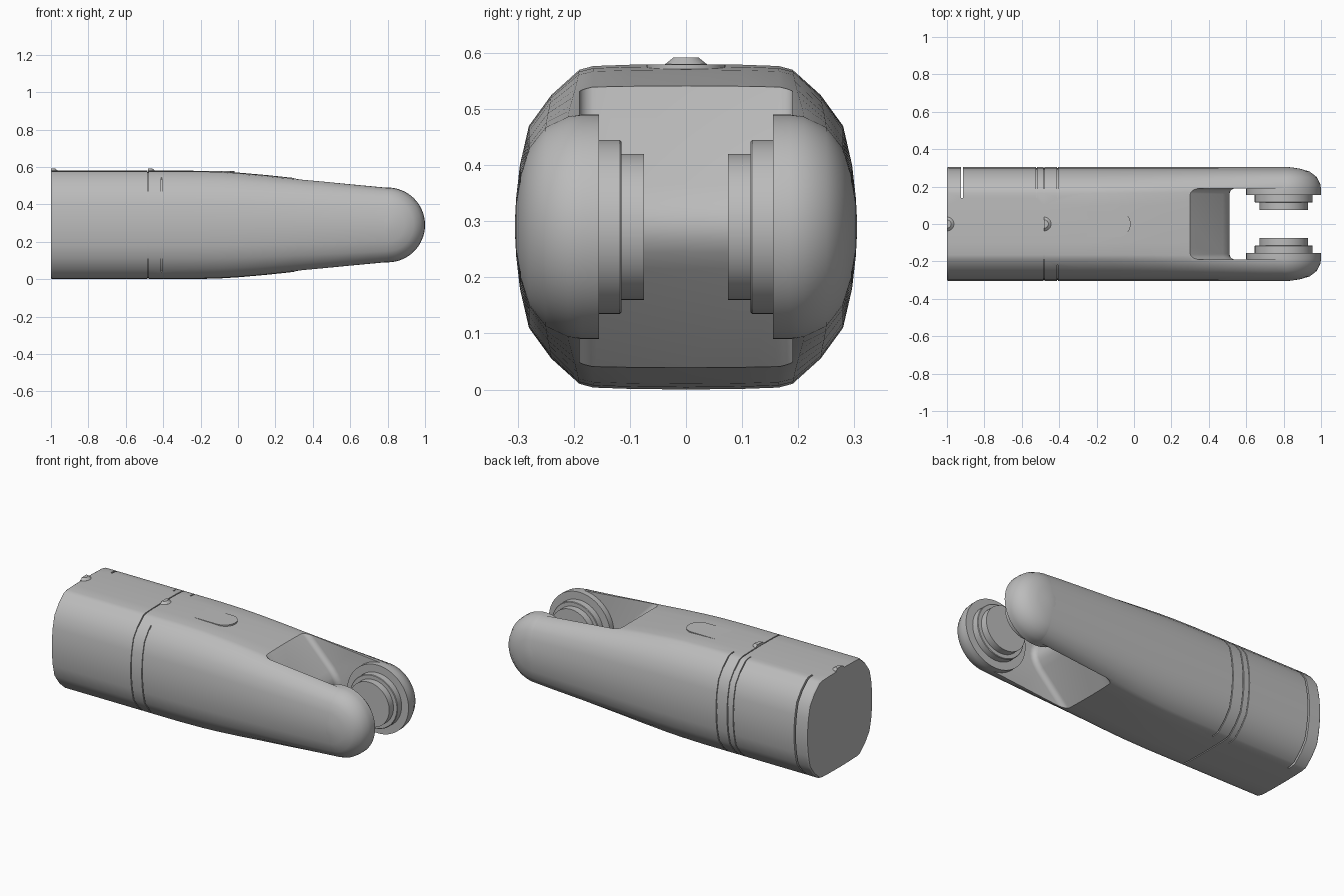
import bpy, bmesh, math
from mathutils import Matrix, Vector

if "Cube" in bpy.data.objects:
    bpy.data.objects.remove(bpy.data.objects["Cube"])

grey = bpy.data.materials.new("satin grey")
grey.use_nodes = True
grey.diffuse_color = (0.5, 0.5, 0.5, 1)
grey.node_tree.nodes["Principled BSDF"].inputs["Base Color"].default_value = (0.5, 0.5, 0.5, 1)

MID = 0.29          # height of the long axis
HUB_X = 0.8         # joint axis
HALF_W = 0.305
# quarter sections as (y, fraction of half height): squarish body and rounded arm
BODY = [(0, 1), (.1, .996), (.165, .988), (.19, .965), (.24, .81), (.28, .62), (.296, .38), (.303, .17), (HALF_W, 0)]
ARM = [(0, 1), (.1, 1), (.17, 1), (.21, .985), (.25, .89), (.28, .70), (.295, .45), (.303, .2), (HALF_W, 0)]


def make(name, bm):
    bmesh.ops.recalc_face_normals(bm, faces=bm.faces)
    mesh = bpy.data.meshes.new(name)
    bm.to_mesh(mesh)
    bm.free()
    ob = bpy.data.objects.new(name, mesh)
    bpy.context.collection.objects.link(ob)
    mesh.materials.append(grey)
    return ob


def smooth(ob, angle=28):
    bpy.ops.object.select_all(action='DESELECT')
    ob.select_set(True)
    bpy.context.view_layer.objects.active = ob
    bpy.ops.object.shade_smooth_by_angle(angle=math.radians(angle))


def cut(ob, cutters):
    for c in cutters:
        m = ob.modifiers.new("cut", 'BOOLEAN')
        m.operation, m.solver, m.object = 'DIFFERENCE', 'EXACT', c
    bpy.context.view_layer.update()
    result = bpy.data.meshes.new_from_object(ob.evaluated_get(bpy.context.evaluated_depsgraph_get()))
    ob.modifiers.clear()
    ob.data = result
    for c in cutters:
        bpy.data.objects.remove(c)


def bridge(bm, rings, closed=False):
    n = len(rings[0])
    pairs = list(zip(rings, rings[1:])) + ([(rings[-1], rings[0])] if closed else [])
    for a, b in pairs:
        for i in range(n):
            j = (i + 1) % n
            bm.faces.new((a[i], a[j], b[j], b[i]))
    bm.faces.new(rings[0])
    bm.faces.new(rings[-1])


def loft(name, stations):
    """stations: (x, half height, blend from body to arm, scale)"""
    bm = bmesh.new()
    rings = []
    for x, h, t, s in stations:
        q = [((a[0] * (1 - t) + b[0] * t) * s, (a[1] * (1 - t) + b[1] * t) * h * s)
             for a, b in zip(BODY, ARM)]
        half = q + [(y, -z) for y, z in q[-2::-1]]
        full = half + [(-y, z) for y, z in half[-2:0:-1]]
        rings.append([bm.verts.new((x, y, MID + z)) for y, z in full])
    bridge(bm, rings)
    return make(name, bm)


def revolve(name, profile, side, steps=64):
    """profile: (distance along y, radius), turned about the joint axis"""
    bm = bmesh.new()
    rings = [[bm.verts.new((HUB_X + r * math.cos(2 * math.pi * i / steps), side * y,
                            MID + r * math.sin(2 * math.pi * i / steps))) for i in range(steps)]
             for y, r in profile]
    bridge(bm, rings)
    return make(name, bm)


def prism(name, points, depth):
    bm = bmesh.new()
    f = bm.faces.new([bm.verts.new(p) for p in points])
    new = bmesh.ops.extrude_face_region(bm, geom=[f])["geom"]
    bmesh.ops.translate(bm, vec=depth, verts=[v for v in new if isinstance(v, bmesh.types.BMVert)])
    return make(name, bm)


def slit(x, width, y0, y1):
    return prism("slit_cutter", [(x, y0, -.1), (x, y1, -.1), (x, y1, .7), (x, y0, .7)], (width, 0, 0))


# main housing, tapering toward the fork
housing = loft("housing", [
    (-1, .29, 0, .985), (-.992, .29, 0, 1), (-.25, .29, 0, 1), (-.1, .286, .04, 1), (0, .28, .1, 1),
    (.15, .267, .22, 1), (.3, .251, .4, 1), (.45, .236, .6, 1), (.6, .22, .8, 1), (.7, .21, .93, 1),
    (HUB_X, .2, 1, 1)])

# fork opening with a rounded wedge floor and filleted side walls
wedge = [(.21, .63), (.475, .365), (.497, .335), (.508, .312), (.511, MID)]
wedge += [(x, 2 * MID - z) for x, z in wedge[-2::-1]]
outline = wedge + [(1.2, -.05), (1.2, .63)]
opening = prism("opening_cutter", [(x, -.19, z) for x, z in outline], (0, .38, 0))
bm = bmesh.new()
bm.from_mesh(opening.data)
rim = [e for e in bm.edges
       if all(v.co.x < .6 for v in e.verts) and abs(e.verts[0].co.y - e.verts[1].co.y) < .01]
bmesh.ops.bevel(bm, geom=rim, offset=.03, segments=5, affect='EDGES', profile=.5)
bm.to_mesh(opening.data)
bm.free()

# panel seams
cut(housing, [opening,
              slit(-.485, .006, -.4, .4),
              slit(-.925, .01, .14, .4),
              slit(-.523, .005, .14, .4),
              slit(-.413, .006, .14, .4),
              slit(-.413, .006, -.4, -.22)])
smooth(housing)

# inner liner behind the seams
smooth(loft("inner_liner", [(-.6, .29, 0, .98), (-.3, .29, 0, .98)]))

# rounded fork tips and stepped bearing flanges
dome = [(y, .2 * r) for y, r in ARM[3:-1]]
for side, label in ((1, "left"), (-1, "right")):
    tip = [(.155, .2), (.185, .2)] + dome + [(HALF_W, .012)]
    smooth(revolve(label + "_fork_tip", tip, side))
    smooth(revolve(label + "_bearing_ring", [(.17, .155), (.118, .155), (.115, .152)], side))
    smooth(revolve(label + "_bearing_flange", [(.13, .13), (.075, .13)], side))

# half-round alignment tabs on the top
for x, label in ((-1, "rear"), (-.48, "middle")):
    bm = bmesh.new()
    rings = []
    for r, z in ((.037, .572), (.037, .58), (.022, .592)):
        arc = [math.pi * (i / 16 - .5) for i in range(17)]
        rings.append([bm.verts.new((x + r * math.cos(a), r * math.sin(a), z)) for a in arc])
    bridge(bm, rings)
    smooth(make(label + "_alignment_tab", bm))

# level pad with a round end where the top begins to slope
arc = [math.pi * (i / 20 - .5) for i in range(21)]
pad = [(-.25, -.07)] + [(-.088 + .07 * math.cos(a), .07 * math.sin(a)) for a in arc] + [(-.25, .07)]
smooth(prism("top_pad", [(x, y, .555) for x, y in pad], (0, 0, .0245)))
